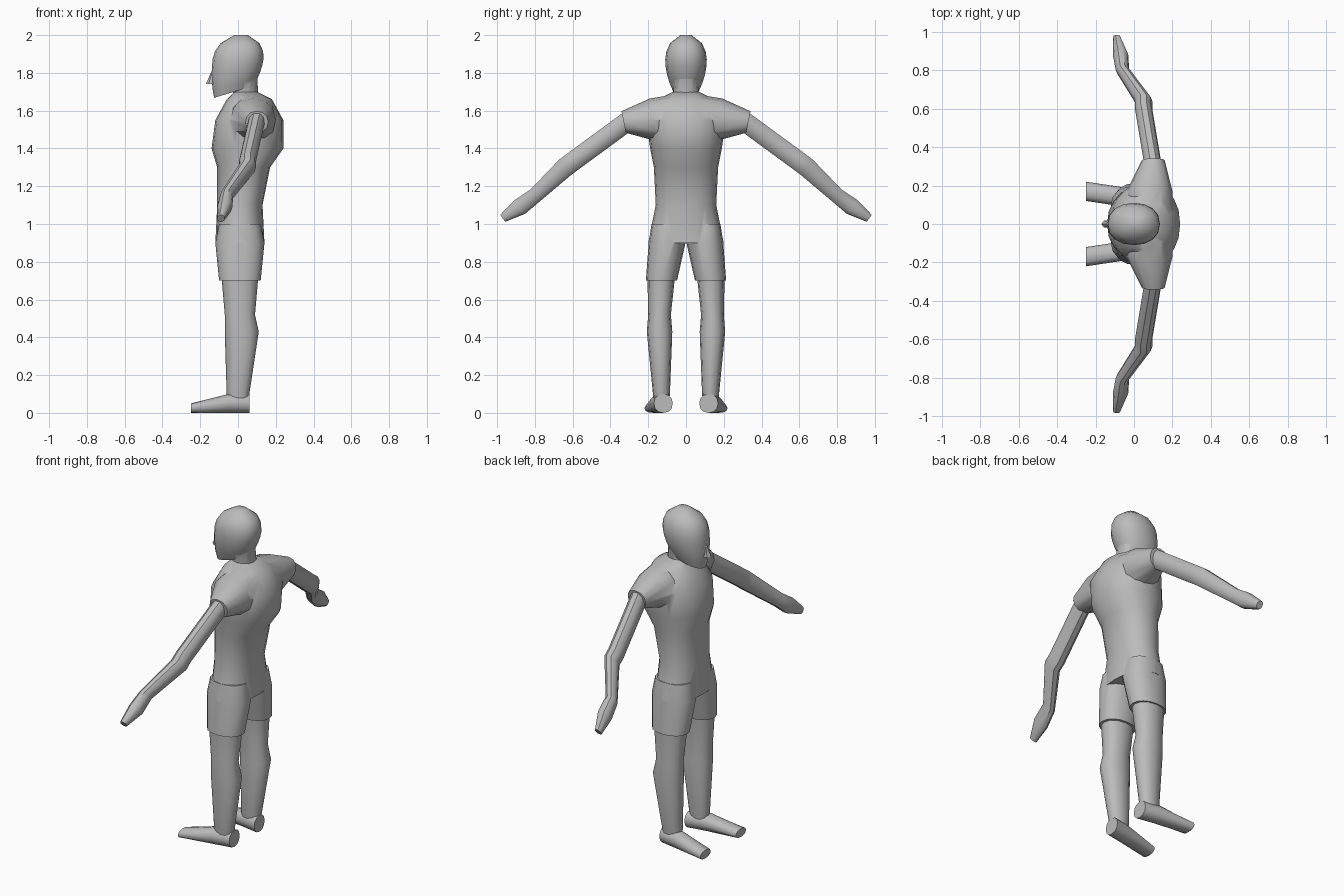
import bpy
import bmesh
import math
from mathutils import Vector

default_cube = bpy.data.objects.get("Cube")
if default_cube:
    bpy.data.objects.remove(default_cube, do_unlink=True)

grey = bpy.data.materials.new("plain_grey")
grey.use_nodes = True
grey.diffuse_color = (.5, .5, .5, 1)
shader = grey.node_tree.nodes["Principled BSDF"]
shader.inputs["Base Color"].default_value = grey.diffuse_color

AXIS_X = Vector((1, 0, 0))
AXIS_Y = Vector((0, 1, 0))
AXIS_Z = Vector((0, 0, 1))


def rounded(value, squareness):
    """Bulge a sine or cosine so that an ellipse becomes a little boxier."""
    return math.copysign(abs(value) ** (2 / squareness), value)


def loft(name, rings, across=AXIS_X, along=AXIS_Y, sides=12, squareness=2.2, mirror=1):
    """Skin a row of rounded rings, each (centre, radius across, radius along, tilt)."""
    bm = bmesh.new()
    loops = []
    for centre, radius_across, radius_along, tilt in rings:
        loop = []
        for step in range(sides):
            angle = math.tau * step / sides
            point = Vector(centre)
            point += (across + AXIS_Z * tilt) * radius_across * rounded(math.cos(angle), squareness)
            point += along * radius_along * rounded(math.sin(angle), squareness)
            point.y *= mirror
            loop.append(bm.verts.new(point))
        loops.append(loop)
    for lower, upper in zip(loops, loops[1:]):
        for step in range(sides):
            # The negative index closes the ring
            bm.faces.new((lower[step - 1], lower[step], upper[step], upper[step - 1]))
    bm.faces.new(loops[0])
    bm.faces.new(loops[-1])
    bmesh.ops.recalc_face_normals(bm, faces=bm.faces)
    mesh = bpy.data.meshes.new(name)
    bm.to_mesh(mesh)
    bm.free()
    mesh.materials.append(grey)
    part = bpy.data.objects.new(name, mesh)
    bpy.context.collection.objects.link(part)
    return part


def limb(name, joints, aspect, **options):
    """Loft through joints (x, y, z, radius) with one cross-section aspect."""
    rings = [((x, y, z), radius, radius * aspect, 0) for x, y, z, radius in joints]
    return loft(name, rings, **options)


def activate(part):
    bpy.ops.object.select_all(action='DESELECT')
    part.select_set(True)
    bpy.context.view_layer.objects.active = part


def fuse(base, *additions):
    """Union the additions into the base part."""
    activate(base)
    for addition in additions:
        union = base.modifiers.new("union", 'BOOLEAN')
        union.operation = 'UNION'
        union.solver = 'EXACT'
        union.object = addition
        bpy.ops.object.modifier_apply(modifier=union.name)
        bpy.data.objects.remove(addition, do_unlink=True)
    return base


def smooth(part):
    activate(part)
    bpy.ops.object.shade_smooth_by_angle(angle=math.radians(40))


# Trunk from hips to collar: height, middle, half depth, half width
trunk_sections = [
    (.9, .01, .13, .2),
    (1.1, .01, .12, .16),
    (1.3, .03, .14, .17),
    (1.4, .05, .19, .19),
    (1.55, .06, .18, .21),
    (1.66, .06, .12, .15),
    (1.7, .04, .06, .07),
]
trunk = loft("clothed_torso",
             [((middle, 0, height), depth, width, 0)
              for height, middle, depth, width in trunk_sections], sides=20)

# Sleeves and shorts legs, merged into the trunk
for mirror in (1, -1):
    sleeve = limb("sleeve", [
        (.08, .05, 1.57, .12),
        (.08, .17, 1.55, .12),
        (.1, .33, 1.54, .06),
    ], aspect=.95, along=Vector((0, .2, 1)), mirror=mirror)
    shorts_leg = limb("shorts_leg", [
        (.01, .1, 1, .11),
        (.01, .1, .9, .13),
        (.01, .13, .7, .11),
    ], aspect=.75, sides=16, mirror=mirror)
    fuse(trunk, sleeve, shorts_leg)
smooth(trunk)

# Head: half ellipse above the brow, longer one narrowing to a tilted jaw below
brow, depth, width, layers = 1.87, .135, .11, 8
head_rings = []
for layer in range(layers):
    rise = -.17 + .3 * layer / (layers - 1)
    reach = depth if rise > 0 else 2 * depth
    fullness = math.sqrt(1 - (rise / reach) ** 2)
    narrowing = 1 if rise > 0 else fullness
    jaw_tilt = max(0, -rise) * 1.8
    head_rings.append(((rise / 8, 0, brow + rise), depth * fullness,
                       width * fullness * narrowing, jaw_tilt))
head = loft("head", head_rings, sides=16)
neck = limb("neck", [(.04, 0, 1.65, .07), (.04, 0, 1.8, .06)], aspect=1)
nose = limb("nose", [(-.13, 0, 1.81, .01), (-.14, 0, 1.74, .03)], aspect=.7, sides=6)
smooth(fuse(head, neck, nose))

for mirror, label in ((1, "right"), (-1, "left")):
    # Arm from shoulder through elbow and wrist to mitten-like hand
    arm = limb(label + "_arm", [
        (.1, .3, 1.55, .045),
        (.05, .6, 1.33, .045),
        (.05, .64, 1.3, .045),
        (-.06, .8, 1.15, .035),
        (-.07, .88, 1.09, .04),
        (-.09, .97, 1.03, .02),
    ], aspect=1.2, along=Vector((0, .6, .8)), sides=10, mirror=mirror)
    smooth(arm)

    # Lower leg through knee, calf and ankle
    leg = limb(label + "_leg", [
        (.01, .13, .75, .1),
        (.01, .14, .52, .08),
        (.02, .14, .43, .09),
        (0, .13, .1, .06),
        (0, .13, .03, .05),
    ], aspect=.75, mirror=mirror)

    # Foot resting on the ground, from heel to toe: x, y, half height
    foot_rings = [((x, y, half_height), .05, half_height, 0)
                  for x, y, half_height in ((.06, .12, .05), (-.05, .14, .05), (-.25, .17, .025))]
    foot = loft("foot", foot_rings, across=AXIS_Y, along=AXIS_Z, mirror=mirror)
    smooth(fuse(leg, foot))
